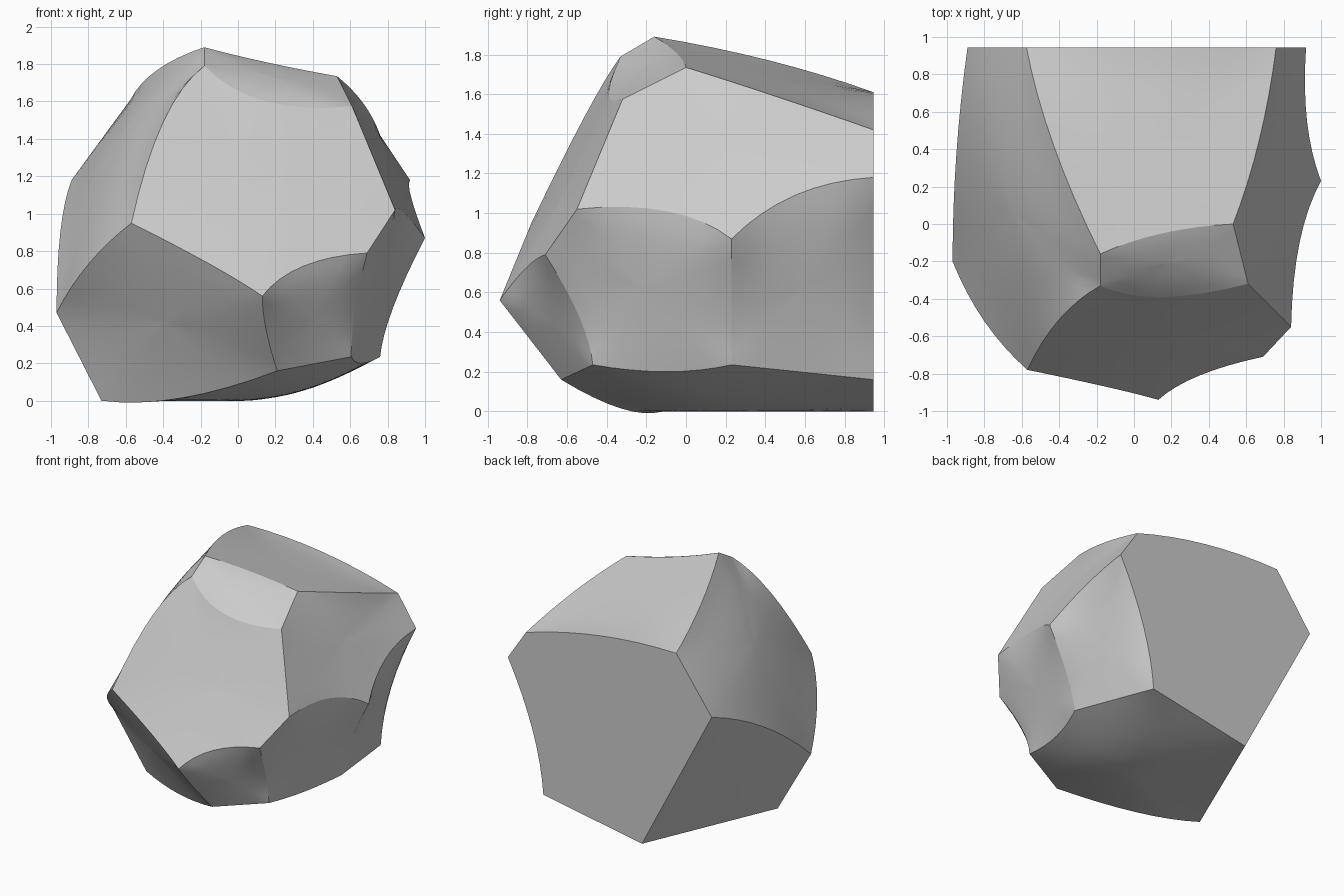
import bpy
import bmesh
from mathutils import Vector

STEPS = 8    # segments along each ridge
RINGS = 9    # rings from a facet's rim to its middle

old = bpy.data.objects.get("Cube")
if old:
    bpy.data.objects.remove(old, do_unlink=True)

# Corners where the chipped facets meet
corners = {
    "peak": (-.18, -.16, 1.89), "shoulder": (.53, 0, 1.735),
    "brow_right": (.61, -.32, 1.575), "brow_left": (-.18, -.33, 1.79),
    "cheek_left": (-.57, -.78, .95), "cheek_right": (.84, -.55, 1.02),
    "notch": (.69, -.71, .79), "nose": (.13, -.94, .56),
    "flank_left": (-.97, -.2, .47), "flank_right": (1, .23, .87),
    "foot_right": (.76, .23, .235), "foot_front": (.605, -.47, .235),
    "chin": (.21, -.63, .16), "foot_left": (-.73, -.12, 0),
    "back_top_right": (.76, .945, 1.42), "back_top_left": (-.575, .945, 1.61),
    "back_right": (.92, .945, 1.18), "back_left": (-.89, .945, 1.18),
    "back_low_right": (.605, .945, .16), "back_low_left": (-.27, .945, 0),
}

# Middle points of the ridges that curve
bends = {
    ("brow_left", "brow_right"): (.15, -.39, 1.6),
    ("brow_left", "cheek_left"): (-.4, -.51, 1.49),
    ("cheek_left", "nose"): (-.15, -.87, .73),
    ("notch", "nose"): (.35, -.81, .72),
    ("cheek_left", "flank_left"): (-.8, -.52, .73),
    ("nose", "chin"): (.15, -.8, .38),
    ("notch", "foot_front"): (.625, -.54, .48),
    ("foot_front", "foot_right"): (.66, -.1, .2),
    ("chin", "foot_left"): (-.3, -.33, .015),
    ("cheek_right", "flank_right"): (.885, -.1, 1.01),
    ("flank_right", "back_right"): (.925, .55, 1.09),
    ("flank_right", "foot_right"): (.83, .23, .5),
    ("back_right", "back_low_right"): (.7, .945, .65),
    ("back_top_left", "back_top_right"): (.1, .945, 1.57),
    ("peak", "back_top_left"): (-.43, .42, 1.77),
    ("peak", "shoulder"): (.15, -.05, 1.81),
    ("shoulder", "back_top_right"): (.67, .45, 1.59),
    ("flank_left", "back_left"): (-.95, .37, .9),
}
bends = {frozenset(pair): Vector(point) for pair, point in bends.items()}

# Facets: corner loop and outward swelling
facets = [
    ("brow_left brow_right cheek_right notch nose cheek_left", 0),
    ("peak shoulder brow_right brow_left", 0),
    ("peak shoulder back_top_right back_top_left", 0),
    ("shoulder back_top_right back_right flank_right cheek_right brow_right", 0),
    ("cheek_right flank_right foot_right foot_front notch", 0),
    ("flank_right back_right back_low_right foot_right", 0),
    ("notch foot_front chin nose", 0),
    ("cheek_left nose chin foot_left flank_left", 0),
    ("peak brow_left cheek_left flank_left back_left back_top_left", .08),
    ("back_left flank_left foot_left back_low_left", 0),
    ("back_top_right back_top_left back_left back_low_left back_low_right back_right", 0),
    ("chin foot_front foot_right back_low_right back_low_left foot_left", .1),
]

bm = bmesh.new()
corner_verts = {name: bm.verts.new(point) for name, point in corners.items()}
ridges = {}


def ridge(start, end):
    """Vertices along the shared curved ridge, without its last corner."""
    if (start, end) not in ridges:
        a, b = corner_verts[start], corner_verts[end]
        middle = (a.co + b.co) / 2
        bow = bends.get(frozenset((start, end)), middle) - middle
        inner = []
        for i in range(1, STEPS):
            t = i / STEPS
            inner.append(bm.verts.new(a.co.lerp(b.co, t) + bow * 4 * t * (1 - t)))
        ridges[start, end] = [a] + inner
        ridges[end, start] = [b] + inner[::-1]
    return ridges[start, end]


def facet(names, swell):
    """Fill a loop of ridges with a taut, smooth surface."""
    names = names.split()
    rim = []
    for start, end in zip(names, names[1:] + names[:1]):
        rim += ridge(start, end)
    count = len(rim)
    centre = sum((v.co for v in rim), Vector()) / count
    normal = sum(((rim[i - 1].co - centre).cross(v.co - centre)
                  for i, v in enumerate(rim)), Vector()).normalized()
    if normal.dot(centre - Vector((0, 0, .95))) < 0:
        normal.negate()

    hub = bm.verts.new(centre)
    rings = [rim]
    depth = {hub: 0}
    for r in range(RINGS - 1, 0, -1):
        t = r / RINGS
        ring = [bm.verts.new(centre.lerp(v.co, t)) for v in rim]
        depth.update((v, t) for v in ring)
        rings.append(ring)
    for outer, inner in zip(rings, rings[1:]):
        for i in range(count):
            bm.faces.new((outer[i - 1], outer[i], inner[i], inner[i - 1]))
    for i in range(count):
        bm.faces.new((rings[-1][i - 1], rings[-1][i], hub))

    # Relax the inside, then swell it
    for _ in range(80):
        bmesh.ops.smooth_vert(bm, verts=list(depth), factor=.5,
                              use_axis_x=True, use_axis_y=True, use_axis_z=True)
    for v, t in depth.items():
        v.co += normal * swell * (1 - t * t)
        v.co.z = max(v.co.z, 0)

    # Keep the rim crisp
    for i in range(count):
        bm.edges.get((rim[i - 1], rim[i])).smooth = False


for loop, swelling in facets:
    facet(loop, swelling)
bmesh.ops.recalc_face_normals(bm, faces=bm.faces)
for face in bm.faces:
    face.smooth = True

mesh = bpy.data.meshes.new("boulder")
bm.to_mesh(mesh)
bm.free()
boulder = bpy.data.objects.new("boulder", mesh)
bpy.context.collection.objects.link(boulder)

# Stone colour
stone = bpy.data.materials.new("pale_grey_stone")
stone.use_nodes = True
colour = (.6, .6, .6, 1)
stone.diffuse_color = colour
stone.node_tree.nodes["Principled BSDF"].inputs["Base Color"].default_value = colour
mesh.materials.append(stone)
